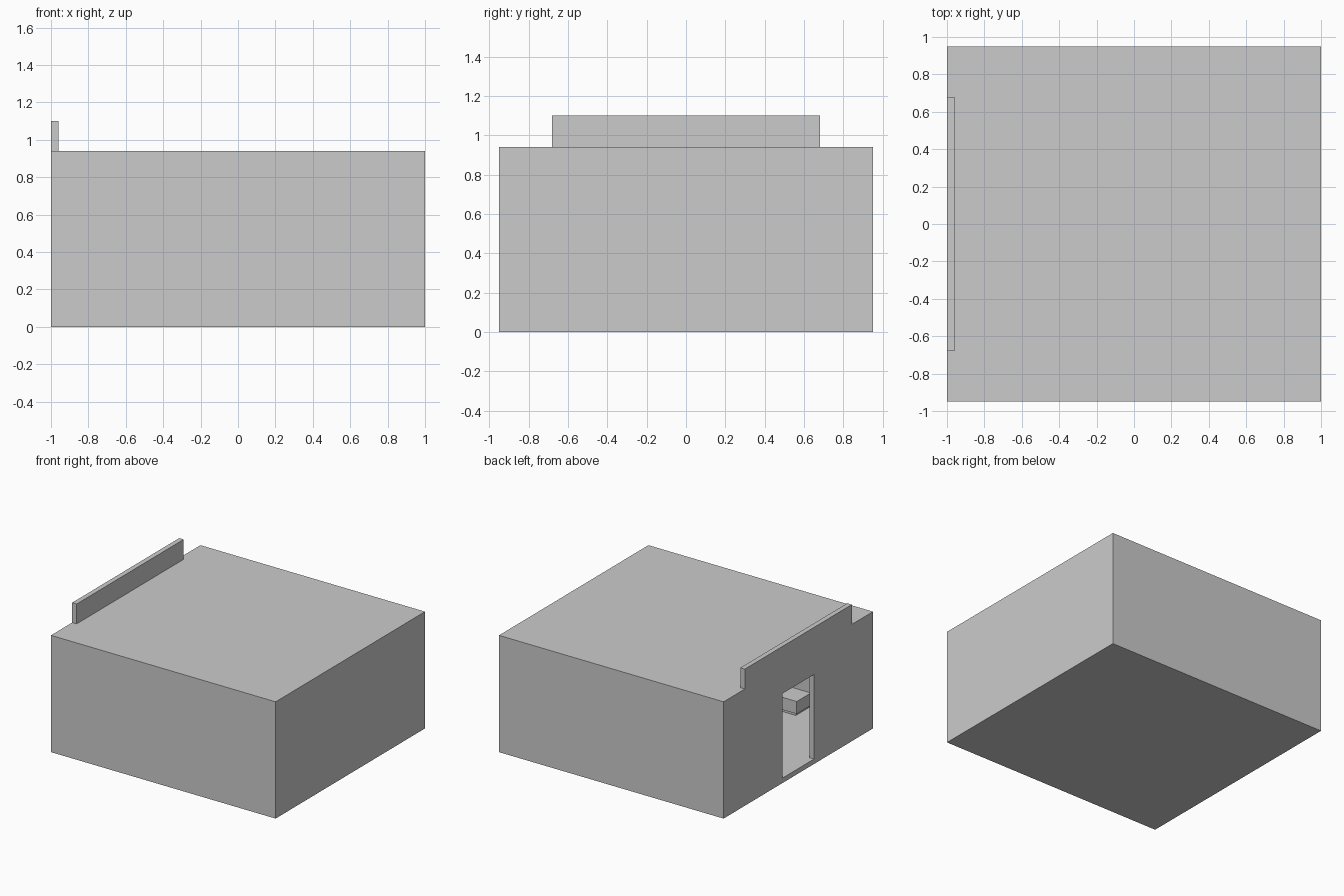
import bpy
import bmesh
from mathutils import Vector

if "Cube" in bpy.data.objects:
    bpy.data.objects.remove(bpy.data.objects["Cube"])

HX, HY, H, T = 1.0, 0.95, 0.94, 0.04   # half width, half depth, height, wall thickness
DOOR_Y, DOOR_Z = 0.2, 0.72             # door half width and head height


def box(name, lo, hi):
    """Axis-aligned box between two corners."""
    lo, hi = Vector(lo), Vector(hi)
    bm = bmesh.new()
    bmesh.ops.create_cube(bm, size=1)
    for v in bm.verts:
        v.co = Vector([(lo[i] + hi[i]) / 2 + v.co[i] * (hi[i] - lo[i]) for i in range(3)])
    me = bpy.data.meshes.new(name)
    bm.to_mesh(me)
    bm.free()
    ob = bpy.data.objects.new(name, me)
    bpy.context.collection.objects.link(ob)
    return ob


def doorway_wall(name):
    """Left wall: an arch-shaped profile around the doorway, extruded inwards."""
    y = HY - T
    profile = [(-y, T), (-DOOR_Y, T), (-DOOR_Y, DOOR_Z), (DOOR_Y, DOOR_Z),
               (DOOR_Y, T), (y, T), (y, H), (-y, H)]
    bm = bmesh.new()
    face = bm.faces.new([bm.verts.new((-HX, a, b)) for a, b in profile])
    ext = bmesh.ops.extrude_face_region(bm, geom=[face])
    moved = [g for g in ext["geom"] if isinstance(g, bmesh.types.BMVert)]
    bmesh.ops.translate(bm, verts=moved, vec=(T, 0, 0))
    bmesh.ops.recalc_face_normals(bm, faces=bm.faces)
    me = bpy.data.meshes.new(name)
    bm.to_mesh(me)
    bm.free()
    bpy.context.collection.objects.link(bpy.data.objects.new(name, me))


# Floor slab and flush roof panel
box("floor", (-HX, -HY, 0), (HX, HY, T))
box("roof", (-HX + T, -HY + T, H - T), (HX - T, HY - T, H))

# Walls
box("front_wall", (-HX, -HY, T), (HX, -HY + T, H))
box("back_wall", (-HX, HY - T, T), (HX, HY, H))
box("right_wall", (HX - T, -HY + T, T), (HX, HY - T, H))
doorway_wall("left_wall_with_doorway")

# Raised board above the doorway
box("parapet_board", (-HX, -0.68, H), (-HX + T, 0.68, 1.10))

# Low bench inside, along the front wall
box("bench_base", (-0.46, -0.91, T), (0.6, -0.74, 0.06))
box("bench_top", (-0.475, -0.91, 0.06), (0.6, -0.73, 0.16))
